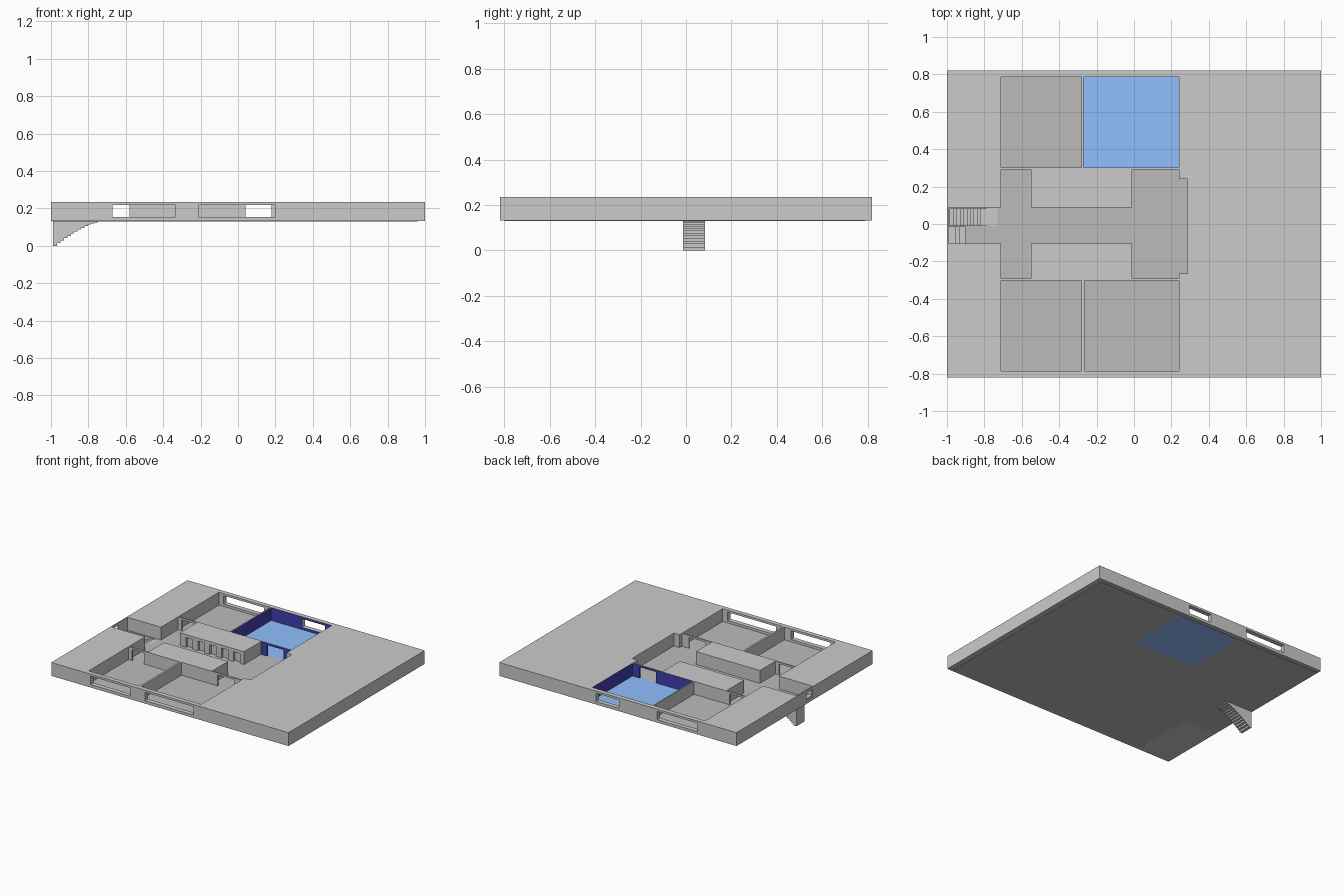
import bpy

if "Cube" in bpy.data.objects:
    bpy.data.objects.remove(bpy.data.objects["Cube"])

BASE, FLOOR, TOP = 0.130, 0.137, 0.235


def box(name, x0, x1, y0, y1, z0, z1):
    v = [(x, y, z) for z in (z0, z1) for x, y in ((x0, y0), (x1, y0), (x1, y1), (x0, y1))]
    f = [(3, 2, 1, 0), (4, 5, 6, 7), (0, 1, 5, 4), (1, 2, 6, 5), (2, 3, 7, 6), (3, 0, 4, 7)]
    me = bpy.data.meshes.new(name)
    me.from_pydata(v, [], f)
    ob = bpy.data.objects.new(name, me)
    bpy.context.collection.objects.link(ob)
    return ob


def cut(target, *dims):
    # subtract a box and throw the cutter away
    cutter = box("cutter", *dims)
    cutter.hide_render = True
    mod = target.modifiers.new("cut", 'BOOLEAN')
    mod.operation, mod.solver, mod.object = 'DIFFERENCE', 'EXACT', cutter
    bpy.context.view_layer.objects.active = target
    bpy.ops.object.modifier_apply(modifier=mod.name)
    bpy.data.objects.remove(cutter)


def material(name, color):
    m = bpy.data.materials.new(name)
    m.diffuse_color = (*color, 1)
    m.use_nodes = True
    m.node_tree.nodes["Principled BSDF"].inputs["Base Color"].default_value = m.diffuse_color
    return m


# wall block with rooms and halls sunk into it
walls = box("walls", -1, 1, -0.82, 0.82, BASE + 0.003, TOP)
rooms = [
    (-0.71, -0.28, -0.785, -0.302), (-0.265, 0.24, -0.785, -0.302),
    (-0.71, -0.28, 0.302, 0.785), (-0.27, 0.24, 0.302, 0.785),
    (-0.992, 0.1, -0.105, 0.087),
    (-0.71, -0.55, -0.292, 0.292), (-0.01, 0.24, -0.292, 0.292),
    (0.15, 0.287, -0.265, 0.24),
]
for r in rooms:
    cut(walls, *r, 0.1, 0.3)

# windows in the front, back and left walls
for x0, x1, y0, y1 in [(-0.67, -0.335, -0.9, -0.75), (-0.21, 0.2, -0.9, -0.75),
                       (-0.67, -0.33, 0.75, 0.9), (-0.01, 0.185, 0.75, 0.9)]:
    cut(walls, x0, x1, y0, y1, 0.155, 0.219)
cut(walls, -1.1, -0.97, -0.095, -0.02, 0.16, 0.215)

# doorways between halls and rooms
for s in (-1, 1):
    y0, y1 = sorted((s * 0.28, s * 0.32))
    cut(walls, -0.68, -0.58, y0, y1, 0.12, 0.221)
    cut(walls, 0.04, 0.18, y0, y1, 0.12, 0.221)

# recessed doors along the central corridor
for i in range(5):
    x = -0.5 + i * 0.1
    cut(walls, x, x + 0.055, 0.05, 0.107, 0.12, 0.212)

# navy paint on the walls of the blue room
walls.data.materials.clear()
walls.data.materials.append(material("wall_grey", (0.8, 0.8, 0.8)))
walls.data.materials.append(material("navy", (0.05, 0.05, 0.42)))
for p in walls.data.polygons:
    c = p.center
    if abs(p.normal.z) < 0.5 and -0.272 < c.x < 0.242 and 0.289 < c.y < 0.79 \
            and all(0.28 < walls.data.vertices[i].co.y < 0.80 for i in p.vertices):
        p.material_index = 1

# thin floor with gaps for the blue floor, the stairwell and one open corner
floor = box("floor", -0.992, 0.96, -0.8, 0.79, BASE, FLOOR)
floor.data.materials.append(material("floor_grey", (0.5, 0.5, 0.5)))
cut(floor, -0.27, 0.24, 0.298, 0.785, 0.1, 0.2)
cut(floor, -0.985, -0.73, -0.012, 0.082, 0.1, 0.2)
cut(floor, -1.1, -0.72, -0.9, -0.31, 0.1, 0.2)
blue = box("blue_floor", -0.27, 0.24, 0.298, 0.785, BASE, FLOOR)
blue.data.materials.append(material("blue", (0.28, 0.52, 1.0)))


# stair flight going down, steeper at its foot
N, X0, RUN = 14, -0.985, 0.255
def rise(i):
    return 0.133 * (1 - (1 - i / N) ** 1.5)
for i in range(N):
    xa, xb = X0 + RUN * i / N, X0 + RUN * (i + 1) / N
    za, zb = rise(i), rise(i + 1)
    box("tread", xa, xb, -0.012, 0.082, za, min(zb + 0.004, FLOOR))
    # side panels close the gap up to the floor
    for n, y in (("front_string", -0.014), ("back_string", 0.079)):
        box(n, xa, xb, y, y + 0.005, za, FLOOR)
box("stair_end_panel", -0.99, -0.983, -0.014, 0.084, 0, FLOOR)

# first steps of the flight going up
for i, x in enumerate((-0.90, -0.93, -0.955)):
    box("upper_step", -0.992, x, -0.105, -0.014, FLOOR + 0.009 * i, FLOOR + 0.009 * (i + 1))
